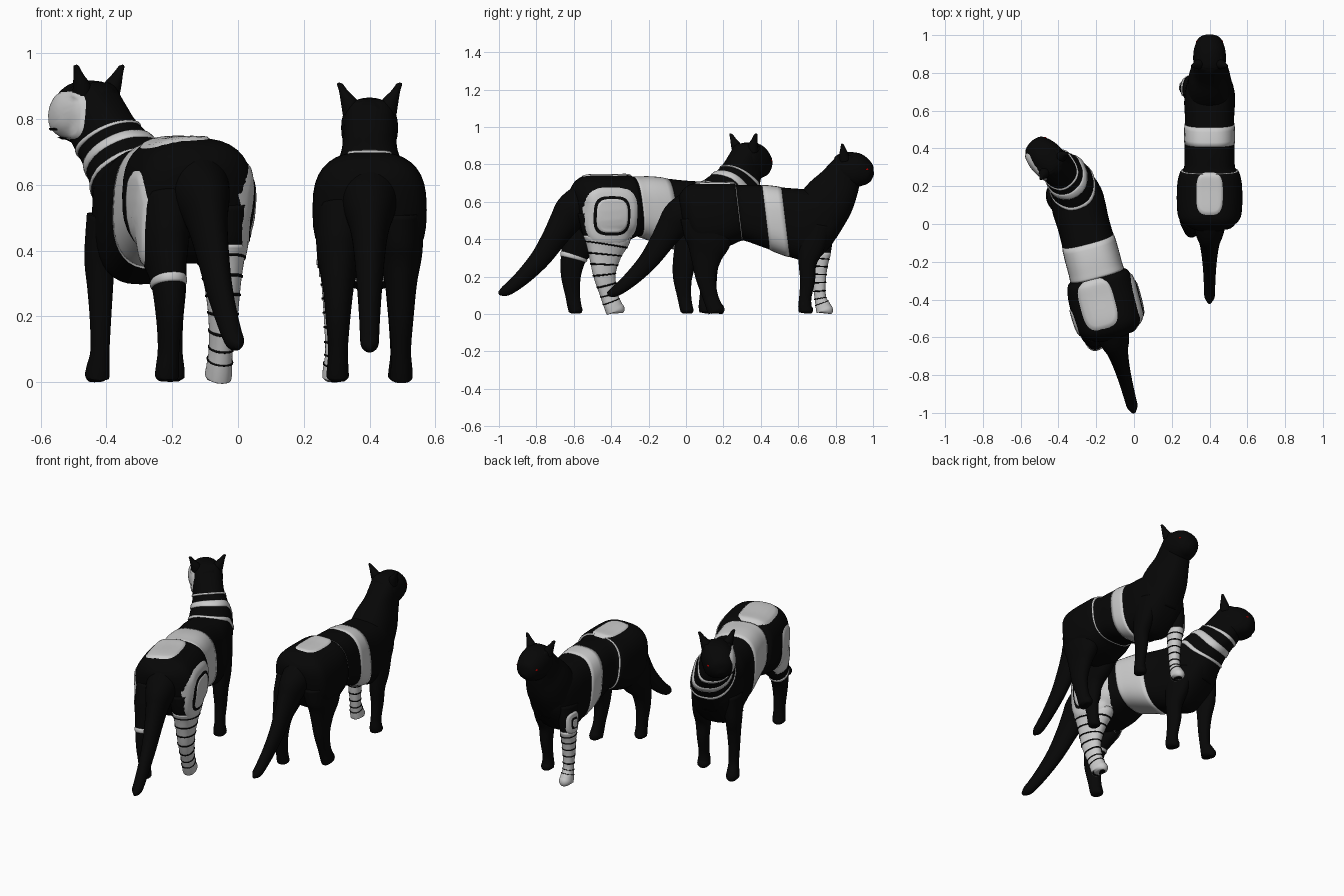
import bpy, bmesh
from math import sin, cos, pi, radians, copysign
from mathutils import Vector, Matrix
from mathutils.bvhtree import BVHTree

if "Cube" in bpy.data.objects:
    bpy.data.objects.remove(bpy.data.objects["Cube"])

def material(name, col):
    m = bpy.data.materials.new(name)
    m.diffuse_color = col
    m.use_nodes = True
    m.node_tree.nodes["Principled BSDF"].inputs["Base Color"].default_value = m.diffuse_color
    return m

BLACK = material("black", (0.002, 0.002, 0.002, 1))
RED = material("red", (0.7, 0.0, 0.0, 1))
X = Vector((1, 0, 0))

def smooth(t):
    t = max(0, min(1, t))
    return t * t * (3 - 2 * t)

# poses: one cat stands straight, the other is larger, turned and looks left
def pose_straight(v):
    return v + Vector((0.4, 0, 0))

def pose_turned(v):
    w = smooth((v.z - 0.52) / 0.22) * smooth((v.y - 0.58) / 0.12)
    p = Vector((0, 0.70, 0))
    v = Matrix.Rotation(radians(29) * w, 3, 'Z') @ (v - p) + p + Vector((0, 0.055 * w, 0))
    v = Matrix.Rotation(radians(15), 3, 'Z') @ (v + Vector((0, 0.42, 0))) * 1.06
    return v + Vector((0, -1, 0))

def make(name, verts, faces, pose, mat):
    me = bpy.data.meshes.new(name)
    me.from_pydata([pose(v) for v in verts], [], faces)
    bm = bmesh.new()
    bm.from_mesh(me)
    bmesh.ops.recalc_face_normals(bm, faces=bm.faces)
    bm.to_mesh(me)
    bm.free()
    me.shade_smooth()
    ob = bpy.data.objects.new(name, me)
    bpy.context.collection.objects.link(ob)
    if mat:
        me.materials.append(mat)

def sample(st, t):
    # Catmull-Rom through the stations (x, y, z, half width, half depth)
    i = min(int(t), len(st) - 2)
    f = t - i
    p = [st[max(0, min(len(st) - 1, i + k))] for k in (-1, 0, 1, 2)]
    return [0.5 * (2 * b + (c - a) * f + (2*a - 5*b + 4*c - d) * f*f + (3*b - a - 3*c + d) * f**3)
            for a, b, c, d in zip(*p)]

def loft(st, sub=None, grow=0.0, power=2.0, n=36):
    t0, t1 = sub or (0, len(st) - 1)
    steps = max(4, int((t1 - t0) * 6))
    verts, faces = [], []
    for k in range(steps + 1):
        t = t0 + (t1 - t0) * k / steps
        s = sample(st, t)
        a = Vector(sample(st, max(0, t - 0.2))[:3])
        b = Vector(sample(st, min(len(st) - 1, t + 0.2))[:3])
        up = (b - a).cross(X).normalized()
        if st is TORSO:
            up = Vector((0, -.12, 1))
        g = grow if 0 < k < steps else grow * 0.3
        for j in range(n):
            c, q = cos(2 * pi * j / n), sin(2 * pi * j / n)
            c = copysign(abs(c) ** (2 / power), c)
            q = copysign(abs(q) ** (2 / power), q)
            verts.append(Vector(s[:3]) + X * c * (max(s[3], .002) + g) + up * q * (max(s[4], .002) + g))
    for k in range(steps):
        for j in range(n):
            e = (j + 1) % n
            faces.append((k*n + j, k*n + e, k*n + n + e, k*n + n + j))
    faces += [tuple(range(n)), tuple(range(steps * n, steps * n + n))]
    return verts, faces

def mid(rows):
    return [(0, *r) for r in rows]

TORSO = mid([(-.035, .57, .05, .05), (-.015, .55, .11, .10), (.025, .53, .158, .155), (.08, .52, .172, .18),
             (.2, .53, .172, .17), (.27, .545, .158, .156), (.30, .54, .135, .15), (.4, .522, .133, .168),
             (.55, .487, .13, .188), (.65, .475, .134, .192), (.74, .50, .122, .155),
             (.81, .53, .09, .09), (.845, .55, .03, .04)])
NECK = mid([(.68, .49, .125, .15), (.762, .61, .11, .14), (.815, .695, .086, .115),
            (.845, .765, .08, .09), (.865, .83, .075, .06), (.87, .85, .065, .045)])
HEAD = mid([(.79, .79, .04, .05), (.83, .785, .08, .08), (.9, .768, .086, .095),
            (.95, .75, .074, .078), (.98, .735, .055, .05), (.997, .727, .02, .018)])
TAIL = mid([(.07, .60, .10, .09), (-.03, .525, .078, .092), (-.08, .46, .058, .078), (-.13, .385, .047, .064),
            (-.2, .285, .038, .052), (-.28, .2, .032, .042), (-.35, .14, .029, .033),
            (-.39, .115, .026, .026), (-.42, .105, .008, .01)])
HIND_R = [(.085, .11, .52, .078, .14), (.093, .12, .40, .068, .125), (.095, .108, .30, .049, .083),
          (.096, .105, .2, .038, .055), (.096, .128, .1, .030, .042), (.097, .15, .04, .033, .043),
          (.097, .163, .015, .033, .045), (.097, .165, .003, .02, .03)]
HIND_L = [(-.085, .09, .52, .078, .12), (-.093, .05, .40, .068, .11), (-.095, .0, .30, .049, .07),
          (-.096, -.018, .2, .038, .052), (-.096, -.01, .1, .030, .038), (-.097, .0, .04, .033, .035),
          (-.097, .007, .015, .033, .034), (-.097, .008, .003, .02, .025)]
FRONT_R = [(.085, .69, .48, .045, .09), (.09, .67, .36, .045, .07), (.09, .65, .27, .040, .048),
           (.09, .65, .18, .032, .04), (.09, .638, .09, .027, .033), (.09, .636, .04, .032, .036),
           (.09, .642, .015, .033, .038), (.09, .642, .003, .02, .025)]
FRONT_L = [(-.095, .71, .48, .045, .08), (-.105, .72, .36, .042, .06), (-.105, .715, .27, .036, .042),
           (-.105, .712, .18, .030, .033), (-.105, .718, .09, .027, .028), (-.107, .733, .04, .032, .038),
           (-.107, .742, .015, .033, .042), (-.107, .742, .003, .02, .03)]

def ear(s):
    return [(s * .050, .85, .815, .032, .03), (s * .062, .843, .855, .026, .024),
            (s * .079, .839, .885, .014, .014), (s * .09, .836, .906, .009, .007), (s * .092, .836, .91, .002, .002)]

PARTS = {"torso": (TORSO, 2.7), "neck": (NECK, 2.4), "head": (HEAD, 2.2), "tail": (TAIL, 2),
         "hind_leg_right": (HIND_R, 2.2), "hind_leg_left": (HIND_L, 2.2),
         "front_leg_right": (FRONT_R, 2.2), "front_leg_left": (FRONT_L, 2.2),
         "ear_right": (ear(1), 2), "ear_left": (ear(-1), 2)}

# combined skin that plates are projected on
sv, sf = [], []
for key, (st, pw) in PARTS.items():
    v, f = loft(st, power=pw)
    sf += [tuple(i + len(sv) for i in face) for face in f]
    sv += v
SKIN = BVHTree.FromPolygons(sv, sf)

def plate(name, pose, centre, ray, u, w, su, sw, lift=0.006, mat=None):
    # rounded rectangle shrink-wrapped on the skin
    c, d, u, w = (Vector(a) for a in (centre, ray, u, w))
    d.normalize()
    n, rings, verts, faces = 40, 10, [], []
    for r in range(1, rings + 1):
        for j in range(n):
            a, b = cos(2 * pi * j / n), sin(2 * pi * j / n)
            k = r / rings
            p = c + u * su * k * copysign(abs(a) ** .6, a) + w * sw * k * copysign(abs(b) ** .6, b)
            hit = SKIN.ray_cast(p - d, d)[0] or SKIN.find_nearest(p)[0]
            verts.append(hit - d * lift * (1 if r < rings else -0.3))
    for r in range(rings - 1):
        for j in range(n):
            e = (j + 1) % n
            faces.append((r*n + j, r*n + e, r*n + n + e, r*n + n + j))
    faces.append(tuple(range(n)))
    make(name, verts, faces, pose, mat)

def band(name, pose, part, t0, t1, grow=0.004, mat=None):
    st, pw = PARTS[part]
    v, f = loft(st, (t0, t1), grow, pw)
    make(name, v, f, pose, mat)

def striped_leg(name, pose, part, t0):
    band(name + "_shell", pose, part, t0, 7, 0.003)
    for i in range(7):
        t = t0 + 0.35 + i * (5.0 - t0 - 0.35) / 7
        band(f"{name}_stripe_{i}", pose, part, t, t + 0.09, 0.006, BLACK)

def cat(tag, pose, rump_x, rump_y, su, sw):
    for key, (st, pw) in PARTS.items():
        v, f = loft(st, power=pw)
        make(f"{tag}_{key}", v, f, pose, BLACK)
    for s in (-1, 1):
        eye = [(s * .055, .966 + .013 * k, .773, .016 * h, .008 * h)
               for k, h in ((-1, .1), (-.5, .8), (0, 1), (.5, .8), (1, .1))]
        v, f = loft(eye, n=12)
        make(f"{tag}_eye_{s}", v, f, pose, RED)
    plate(f"{tag}_rump_plate", pose, (rump_x, rump_y, .7), (0, 0, -1), X, (0, 1, 0), su, sw)

# straight cat: waist band, hip ring, mechanical left foreleg
A = pose_straight
cat("straight_cat", A, 0, .16, .072, .115)
band("waist_band", A, "torso", 7.2, 7.87)
band("hip_ring", A, "torso", 5.35, 5.6)
striped_leg("striped_foreleg", A, "front_leg_left", 1.3)
for su, lift, m in ((.05, .008, None), (.028, .011, BLACK), (.02, .014, None)):
    plate("shoulder_cap", A, (-.14, .725, .38), (1, 0, 0), (0, 1, 0), (0, 0, 1), su, su * 1.3, lift, m)

# turned cat: wide waist band, collars, hip panels, mechanical right hind leg
B = pose_turned
cat("turned_cat", B, -.035, .15, .09, .13)
band("wide_waist_band", B, "torso", 5.9, 7.5)
for i, (t0, t1) in enumerate(((.75, .85), (1.2, 1.5), (1.9, 2.05))):
    band(f"collar_{i}", B, "neck", t0, t1, 0.004)
striped_leg("striped_hind_leg", B, "hind_leg_right", 1.1)
for su, lift, m in ((.14, .006, None), (.102, .009, BLACK), (.088, .012, None)):
    plate("right_hip_panel", B, (.16, .125, .495), (-1, 0, 0), (0, 1, 0), (0, 0, 1), su, su * 1.05, lift, m)
plate("left_hip_panel", B, (-.16, .09, .47), (1, 0, 0), (0, 1, 0), (0, 0, 1), .075, .14)
band("left_hock_band", B, "hind_leg_left", 2.05, 2.25)
plate("left_face_plate", B, (-.06, .895, .765), (1, 0, 0), (0, 1, 0), (0, 0, 1), .085, .07)
for z in (.70, .725):
    plate("mouth_line", B, (-.05, .945, z), (1, -.4, 0), (.37, .93, 0), (0, 0, 1), .03, .004, .009, BLACK)
